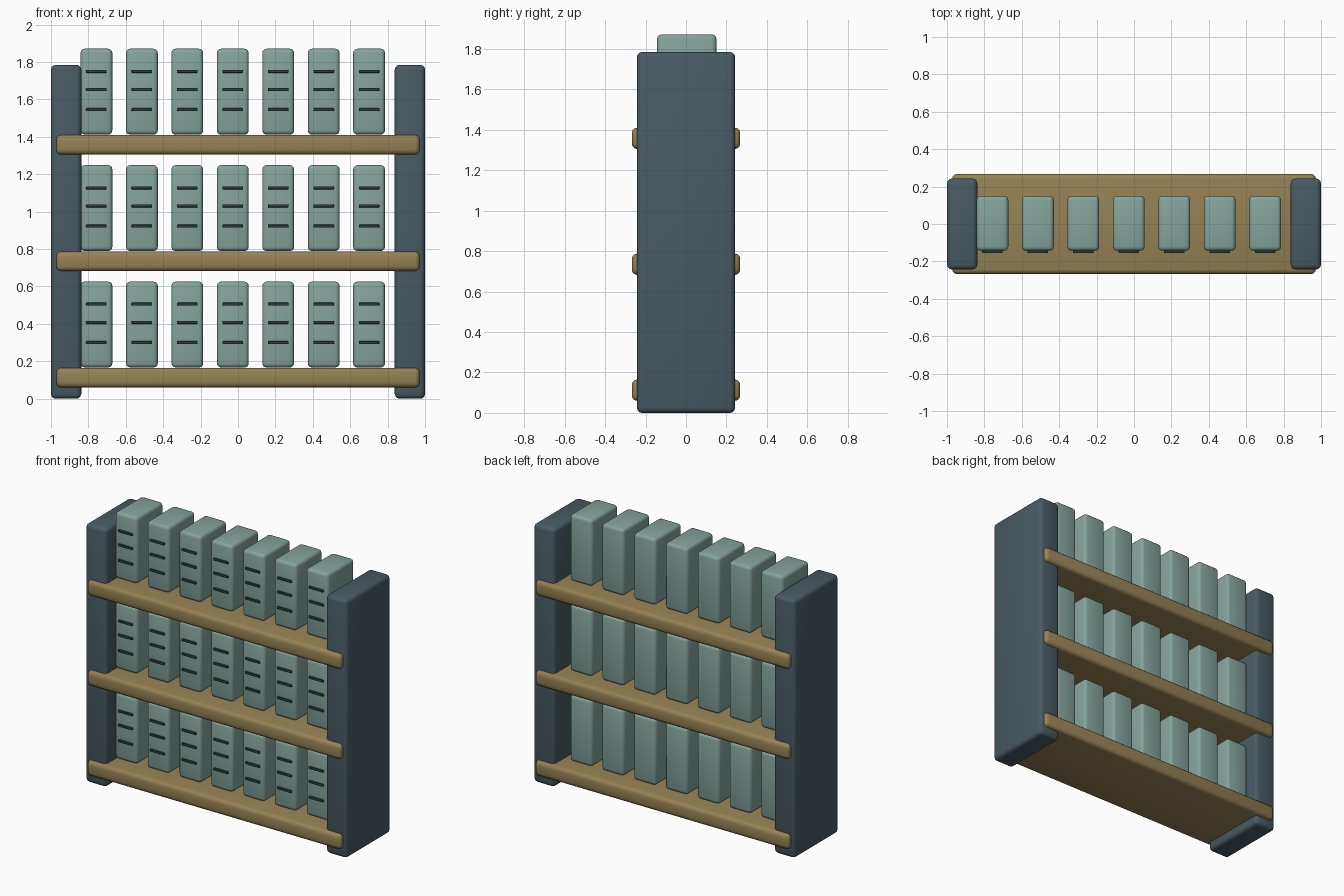
import bpy

cube = bpy.data.objects.get("Cube")
if cube:
    bpy.data.objects.remove(cube, do_unlink=True)


def material(name, rgb):
    mat = bpy.data.materials.new(name)
    mat.use_nodes = True
    mat.diffuse_color = (*rgb, 1)
    bsdf = next(n for n in mat.node_tree.nodes if n.type == 'BSDF_PRINCIPLED')
    bsdf.inputs["Base Color"].default_value = (*rgb, 1)
    return mat


SLATE = material("slate", (0.066, 0.102, 0.125))
OCHRE = material("ochre", (0.30, 0.22, 0.09))
SAGE = material("sage_green", (0.235, 0.37, 0.335))
DARK = material("dark_green", (0.025, 0.045, 0.047))


def rounded_box(name, low, high, mat, radius, segments=3):
    """Box between two corners with softly rounded edges."""
    center = [(a + b) / 2 for a, b in zip(low, high)]
    bpy.ops.mesh.primitive_cube_add(size=1, location=center)
    obj = bpy.context.object
    obj.name = name
    obj.scale = [b - a for a, b in zip(low, high)]
    bpy.ops.object.transform_apply(location=False, rotation=False, scale=True)
    bevel = obj.modifiers.new("rounding", 'BEVEL')
    bevel.width = radius
    bevel.segments = segments
    bpy.ops.object.modifier_apply(modifier=bevel.name)
    obj.data.materials.append(mat)
    bpy.ops.object.shade_smooth_by_angle()
    return obj


# Upright side panels
rounded_box("right_side_panel", (-1, -0.243, 0), (-0.838, 0.243, 1.785), SLATE, 0.026)
rounded_box("left_side_panel", (0.838, -0.243, 0), (1, 0.243, 1.785), SLATE, 0.026)

# Shelves, each with a row of slotted units
COLUMNS = 7
for row in range(3):
    base = 0.06 + row * 0.6225
    rounded_box(f"shelf_{row + 1}", (-0.972, -0.268, base),
                (0.972, 0.268, base + 0.105), OCHRE, 0.026)
    for col in range(COLUMNS):
        x = -0.757 + col * 0.243
        tag = f"{row + 1}_{col + 1}"
        rounded_box(f"unit_{tag}", (x - 0.085, -0.143, base + 0.107),
                    (x + 0.085, 0.15, base + 0.566), SAGE, 0.022)
        # Dark vent bars on the front of each unit
        for i, height in enumerate((0.24, 0.348, 0.445)):
            z = base + height
            rounded_box(f"vent_{tag}_{i + 1}", (x - 0.055, -0.155, z - 0.008),
                        (x + 0.055, -0.135, z + 0.008), DARK, 0.004, 2)
